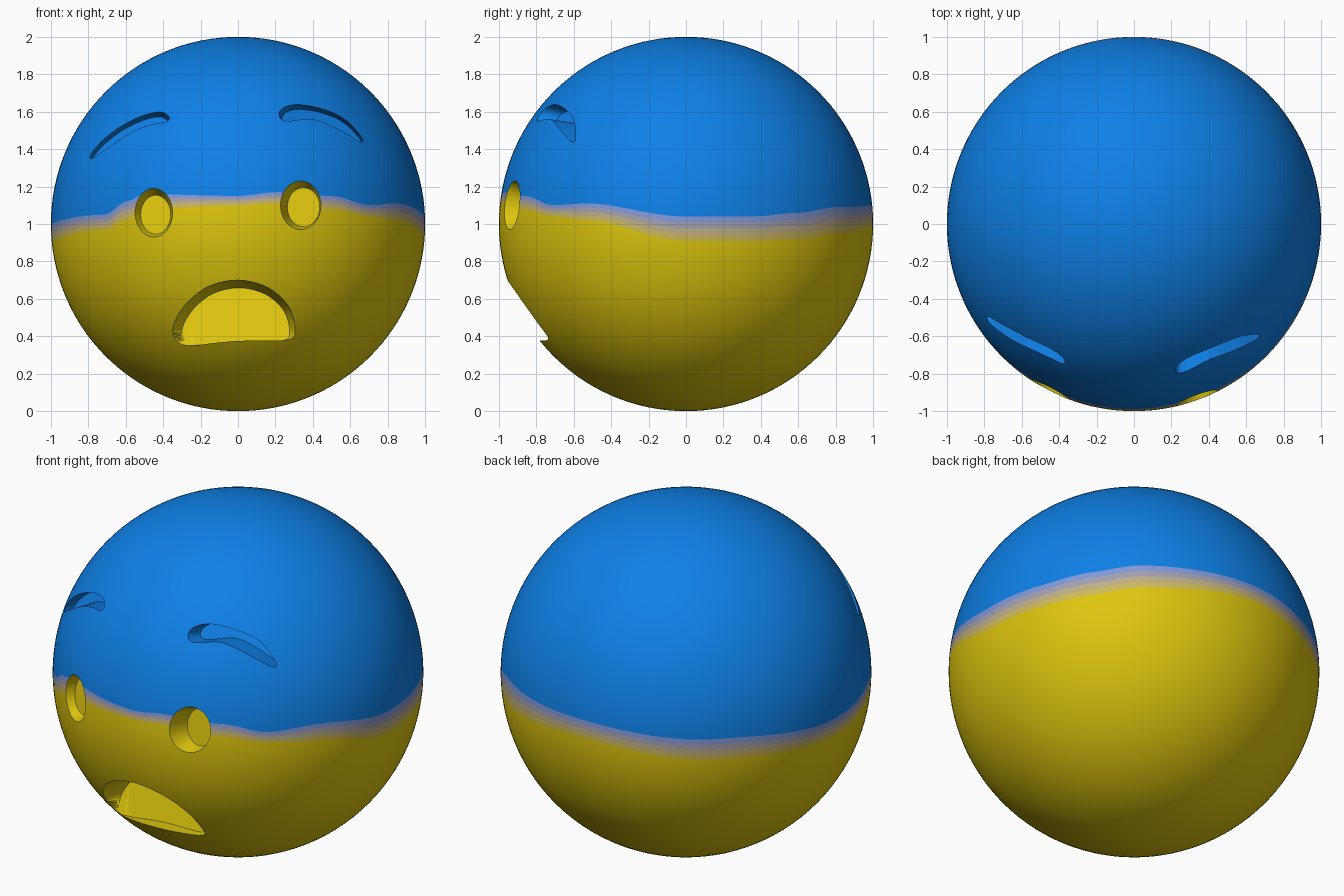
import bpy, bmesh, math
from mathutils import Vector

if "Cube" in bpy.data.objects:
    bpy.data.objects.remove(bpy.data.objects["Cube"])

# ---------- materials ----------
def material(name, rgb):
    m = bpy.data.materials.new(name)
    lin = [(c / 255 / 12.92) if c < 11 else ((c / 255 + 0.055) / 1.055) ** 2.4 for c in rgb]
    m.diffuse_color = (*lin, 1)
    m.use_nodes = True
    m.node_tree.nodes["Principled BSDF"].inputs["Base Color"].default_value = m.diffuse_color
    return m

MATS = [material("blue", (14, 128, 230)),
        material("pale blue", (130, 152, 215)),
        material("grey violet", (163, 160, 175)),
        material("sand", (190, 175, 135)),
        material("dull yellow", (205, 186, 90)),
        material("yellow", (222, 198, 14))]
BLUE, YELLOW = 0, 5
C = Vector((0, 0, 1))

def make_object(name, bm):
    bmesh.ops.recalc_face_normals(bm, faces=bm.faces)
    me = bpy.data.meshes.new(name)
    bm.to_mesh(me)
    bm.free()
    for m in MATS:
        me.materials.append(m)
    ob = bpy.data.objects.new(name, me)
    bpy.context.collection.objects.link(ob)
    return ob

# ---------- wavy colour border: azimuth from the front, upper z, lower z ----------
BORDER = [(-180, 1.10, 1.00), (-135, 1.06, .94), (-90, 1.00, .90), (-45, 1.05, .97),
          (-37, 1.12, 1.02), (-30, 1.16, 1.08), (0, 1.15, 1.10), (12, 1.17, 1.11),
          (30, 1.15, 1.08), (45, 1.10, 1.04), (58, 1.11, 1.02), (90, 1.04, .91),
          (110, 1.04, .91), (127, 1.06, .92), (143, 1.09, .95), (180, 1.10, 1.00)]

def border(deg):
    for a, b in zip(BORDER, BORDER[1:]):
        if deg <= b[0]:
            t = (deg - a[0]) / (b[0] - a[0])
            t = t * t * (3 - 2 * t)
            return [a[i] + (b[i] - a[i]) * t for i in (1, 2)]
    return BORDER[-1][1:]

# ---------- ball: rows of faces follow the colour border ----------
SEG, CAP = 144, 32

def ball():
    bm = bmesh.new()
    columns = []
    top, bottom = bm.verts.new((0, 0, 2)), bm.verts.new((0, 0, 0))
    for s in range(SEG):
        deg = -180 + 360 * s / SEG
        az = math.radians(deg)
        hi, lo = (math.asin(z - 1) for z in border(deg))
        lats = [math.pi / 2 + (hi - math.pi / 2) * i / CAP for i in range(1, CAP + 1)]
        lats += [hi + (lo - hi) * i / 4 for i in range(1, 5)]
        lats += [lo + (-math.pi / 2 - lo) * i / CAP for i in range(1, CAP)]
        columns.append([bm.verts.new((math.cos(l) * math.sin(az), -math.cos(l) * math.cos(az),
                                      1 + math.sin(l))) for l in lats])
    for s in range(SEG):
        a, b = columns[s], columns[(s + 1) % SEG]
        bm.faces.new((top, a[0], b[0])).material_index = BLUE
        bm.faces.new((bottom, b[-1], a[-1])).material_index = YELLOW
        for r in range(len(a) - 1):
            f = bm.faces.new((a[r], a[r + 1], b[r + 1], b[r]))
            f.material_index = min(max(r - CAP + 2, BLUE), YELLOW)
    return make_object("face_ball", bm)

# ---------- outlines in the front view (x, z) ----------
def ellipse(cx, cz, rx, rz, n=48):
    return [(cx + rx * math.cos(2 * math.pi * i / n), cz + rz * math.sin(2 * math.pi * i / n))
            for i in range(n)]

def smooth_loop(pts, sub=5):
    out, n = [], len(pts)
    for i in range(n):
        p = [Vector(pts[(i + k) % n]) for k in (-1, 0, 1, 2)]
        for j in range(sub):
            t = j / sub
            v = 0.5 * (2 * p[1] + (p[2] - p[0]) * t + (2 * p[0] - 5 * p[1] + 4 * p[2] - p[3]) * t * t
                       + (3 * p[1] - p[0] - 3 * p[2] + p[3]) * t ** 3)
            out.append((v.x, v.y))
    return out

def on_ball(x, z):
    return Vector((x, -math.sqrt(max(0, 1 - x * x - (z - 1) ** 2)), z))

# ---------- cutter: outline on the ball, flared outward, flat tilted floor inside ----------
def cutter(name, outline, mat, scale, shift, floor=None, normal=None):
    cx = (min(p[0] for p in outline) + max(p[0] for p in outline)) / 2
    cz = (min(p[1] for p in outline) + max(p[1] for p in outline)) / 2
    if floor is None:                       # floor parallel to the ball surface
        normal = on_ball(cx, cz) - C
        floor = C + normal * 0.9
    else:
        floor, normal = Vector((cx, floor, cz)), Vector(normal)
    bm = bmesh.new()
    rings = [[], [], []]
    for x, z in outline:
        rim = on_ball(x, z)
        ix, iz = cx + (x - cx) * scale + shift[0], cz + (z - cz) * scale + shift[1]
        iy = floor.y - (normal.x * (ix - floor.x) + normal.z * (iz - floor.z)) / normal.y
        for ring, co in zip(rings, (C + (rim - C) * 1.15, rim, Vector((ix, iy, iz)))):
            ring.append(bm.verts.new(co))
    n = len(outline)
    for a, b in zip(rings, rings[1:]):
        for i in range(n):
            j = (i + 1) % n
            bm.faces.new((a[i], a[j], b[j], b[i]))
    bm.faces.new(rings[0])
    bm.faces.new(rings[2])
    bmesh.ops.triangulate(bm, faces=bm.faces)
    for f in bm.faces:
        f.material_index = mat
    ob = make_object(name, bm)
    ob.hide_render = True
    return ob

mouth = smooth_loop([(-.27, .35), (-.12, .365), (0, .375), (.15, .378), (.28, .385), (.305, .44),
                     (.27, .56), (.16, .66), (0, .70), (-.16, .665), (-.28, .57), (-.345, .46),
                     (-.335, .385)])
brow_left = smooth_loop([(-.775, 1.352), (-.68, 1.42), (-.55, 1.50), (-.45, 1.535), (-.385, 1.545),
                         (-.367, 1.57), (-.41, 1.598), (-.50, 1.582), (-.62, 1.525),
                         (-.72, 1.45), (-.785, 1.375)])
brow_right = smooth_loop([(.655, 1.44), (.55, 1.50), (.40, 1.56), (.26, 1.55), (.22, 1.58),
                          (.24, 1.62), (.32, 1.638), (.45, 1.615), (.57, 1.56), (.66, 1.465)])

body = ball()
cutters = [
    cutter("mouth_cutter", mouth, YELLOW, .88, (0.01, -.02), -.65, (0, -.95, .3)),
    cutter("eye_left_cutter", ellipse(-.45, 1.06, .10, .13), YELLOW, .8, (.01, -.01), -.81, (-.3, -1, .15)),
    cutter("eye_right_cutter", ellipse(.335, 1.10, .108, .13), YELLOW, .8, (.015, -.01), -.85, (0, -1, .15)),
    cutter("brow_left_cutter", brow_left, BLUE, .95, (.005, -.02)),
    cutter("brow_right_cutter", brow_right, BLUE, .95, (.005, -.02)),
]

# ---------- carve the recesses ----------
for c in cutters:
    mod = body.modifiers.new(c.name, 'BOOLEAN')
    mod.operation, mod.solver, mod.object = 'DIFFERENCE', 'EXACT', c
bpy.context.view_layer.update()
carved = bpy.data.meshes.new_from_object(body.evaluated_get(bpy.context.evaluated_depsgraph_get()))
body.modifiers.clear()
body.data = carved
for c in cutters:
    bpy.data.objects.remove(c)

bpy.context.view_layer.objects.active = body
body.select_set(True)
bpy.ops.object.shade_smooth_by_angle(angle=math.radians(30))
